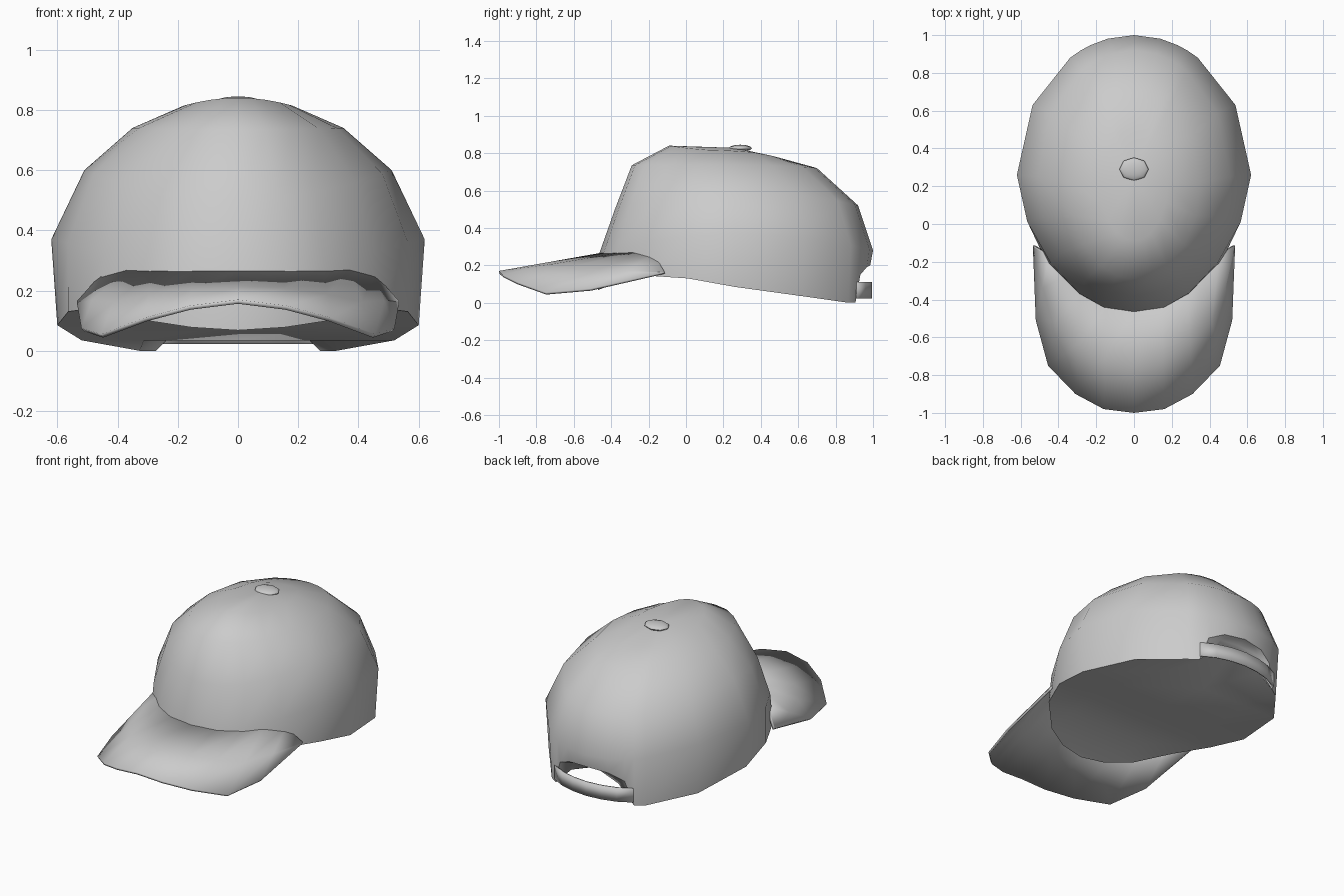
import bpy, bmesh
from math import sin, cos, radians

if "Cube" in bpy.data.objects:
    bpy.data.objects.remove(bpy.data.objects["Cube"])


def make(name, verts, faces, thickness=0, angle=60):
    bm = bmesh.new()
    vs = [bm.verts.new(v) for v in verts]
    for f in faces:
        bm.faces.new([vs[i] for i in f])
    me = bpy.data.meshes.new(name)
    bmesh.ops.remove_doubles(bm, verts=bm.verts, dist=.0005)
    bm.to_mesh(me)
    bm.free()
    ob = bpy.data.objects.new(name, me)
    bpy.context.collection.objects.link(ob)
    if thickness:
        mod = ob.modifiers.new("thickness", 'SOLIDIFY')
        mod.thickness = thickness
        mod.offset = -1
    smooth(ob, angle)
    return ob


def smooth(ob, angle):
    bpy.ops.object.select_all(action='DESELECT')
    ob.select_set(True)
    bpy.context.view_layer.objects.active = ob
    bpy.ops.object.shade_smooth_by_angle(angle=radians(angle))


def loft(rows, closed=False):
    n = len(rows[0])
    verts = [p for r in rows for p in r]
    faces = []
    for i in range(len(rows) - 1):
        for j in range(n if closed else n - 1):
            k = (j + 1) % n
            faces.append((i * n + j, i * n + k, (i + 1) * n + k, (i + 1) * n + j))
    return verts, faces


def flipped(faces):
    return [tuple(reversed(f)) for f in faces]


def mirrored(half):
    # half runs from the centre line outwards
    return [(-x, y, z) for x, y, z in reversed(half[1:])] + half


# Crown: rings from the rim to the top, angle 0 = back, 180 = front
angles = [0, 13, 22, 27, 33, 60, 90, 110, 130, 150, 165, 180]
rim_z = [.2, .19, .15, 0, 0, .035, .085, .13, .145, .1, .078, .068]
full = angles + [360 - a for a in angles[-2:0:-1]]
rim_full = rim_z + rim_z[-2:0:-1]
# centre y, half width, front y, back y, front z, side z, back z
rings = [
    (.26, .60, -.47, .985, 0, 0, 0),
    (.26, .62, -.465, 1.0, .26, .37, .28),
    (.25, .51, -.38, .92, .50, .60, .52),
    (.22, .35, -.29, .70, .735, .74, .72),
    (.22, .18, -.09, .50, .84, .814, .775),
]
rows = []
for i, (yc, w, yf, yb, zf, zs, zb) in enumerate(rings):
    row = []
    for a, rz in zip(full, rim_full):
        c, s = cos(radians(a)), sin(radians(a))
        y = yc + c * ((yb - yc) if c > 0 else (yc - yf))
        z = rz if i == 0 else zs + ((zb if c > 0 else zf) - zs) * c * c
        pinch = {110: .97, 130: .93, 150: .93}.get(min(a, 360 - a), 1) if i == 1 else 1
        row.append((w * s * pinch, y, z))
    rows.append(row)
verts, faces = loft(rows, True)
n = len(full)
top = len(verts)
verts.append((0, .26, .828))
base = (len(rings) - 1) * n
faces += [(base + j, base + (j + 1) % n, top) for j in range(n)]
make("crown", verts, flipped(faces))

# Closed underside: strips across the rim, rising into the arch at the back
lift = [0, .005, .03, .17, .16, 0, 0, 0, 0, 0, 0, 0]
under = []
for (x, y, z), d in zip(rows[0][:len(angles)], lift):
    under.append([(x * u, y, z + d * (1 - u * u)) for u in (-1, -.6, 0, .6, 1)])
verts, faces = loft(under[1:-1])
m = len(verts)
verts += [rows[0][0], rows[0][len(angles) - 1]]
last = m - 5
faces += [(m, j + 1, j) for j in range(4)]
faces += [(last + j, last + j + 1, m + 1) for j in range(4)]
make("crown_underside", verts, faces)

# Brim: curved sheet between the crown seam and the outer edge
inner = [(0, -.465, .265), (.15, -.44, .265), (.285, -.37, .265),
         (.37, -.28, .27), (.45, -.17, .26), (.535, -.115, .165)]
outer = [(0, -1, .17), (.16, -.98, .15), (.31, -.90, .11),
         (.455, -.75, .055), (.52, -.51, .075), (.535, -.13, .16)]
middle = [tuple((a + b) / 2 for a, b in zip(p, q)) for p, q in zip(inner, outer)]
verts, faces = loft([mirrored(outer), mirrored(middle), mirrored(inner)])
make("brim", verts, faces, .014)

# Back strap across the arch opening
path = mirrored([(0, .995, 0), (.10, .985, 0), (.19, .96, 0), (.275, .915, 0)])
strap = [[(x, y, z) for x, y, _ in path] for z in (.022, .11)]
verts, faces = loft(strap)
make("back_strap", verts, flipped(faces), .008)

# Top button
bpy.ops.mesh.primitive_uv_sphere_add(segments=8, ring_count=6, radius=1, location=(0, .29, .826))
button = bpy.context.object
button.name = "top_button"
button.scale = (.078, .062, .019)
smooth(button, 60)
